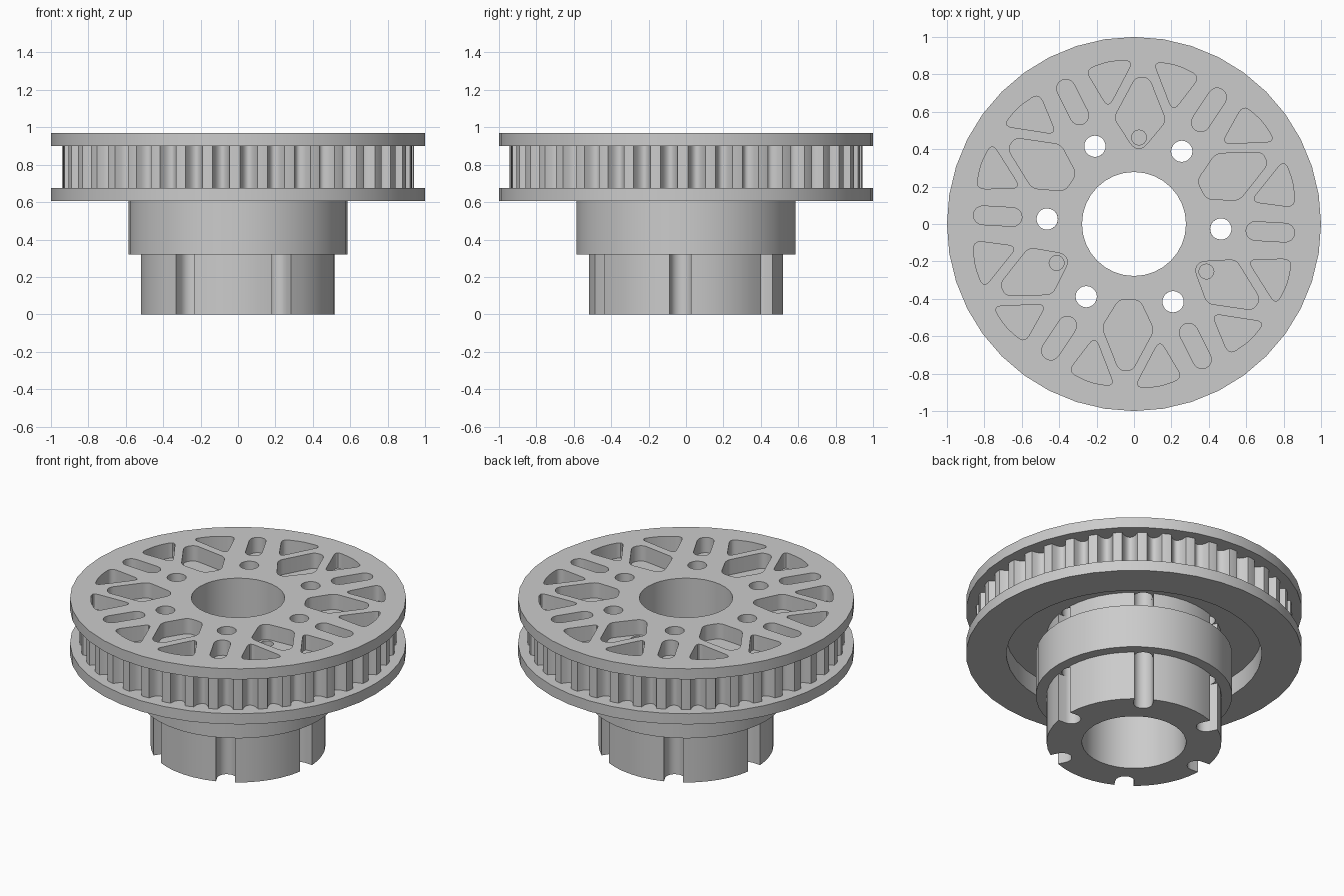
import bpy, bmesh
from math import cos, sin, pi, radians
from mathutils import Vector

if "Cube" in bpy.data.objects:
    bpy.data.objects.remove(bpy.data.objects["Cube"])

grey = bpy.data.materials.new("machined grey")
grey.use_nodes = True
grey.diffuse_color = (0.6, 0.6, 0.6, 1)
grey.node_tree.nodes["Principled BSDF"].inputs["Base Color"].default_value = (0.6, 0.6, 0.6, 1)

TURN = -3.3          # rotation of the whole hole pattern, degrees
HOLE_R, HOLE_RING = 0.057, 0.465


def polar(r, degrees):
    a = radians(degrees)
    return Vector((r * cos(a), r * sin(a)))


def circle(r, sides=40, centre=Vector((0, 0))):
    return [centre + polar(r, 360 * i / sides) for i in range(sides)]


def turned(points, degrees):
    """Turn a local outline, drawn along +x, to the given direction."""
    a = radians(degrees)
    return [Vector((p[0] * cos(a) - p[1] * sin(a), p[0] * sin(a) + p[1] * cos(a))) for p in points]


def rounded(corners, size, steps=5):
    """Replace every corner of a polygon by a smooth curve."""
    out = []
    pts = [Vector(c) for c in corners]
    for i, c in enumerate(pts):
        ends = []
        for other in (pts[i - 1], pts[(i + 1) % len(pts)]):
            d = other - c
            ends.append(c + d.normalized() * min(size, d.length * 0.45))
        for k in range(steps + 1):
            t = k / steps
            out.append(ends[0] * (1 - t) ** 2 + c * 2 * t * (1 - t) + ends[1] * t * t)
    return out


def plate(name, z0, z1, outline, holes):
    """Extrude an outline with holes between two heights."""
    bm = bmesh.new()
    edges = []
    for loop in [outline] + holes:
        vs = [bm.verts.new((p.x, p.y, z0)) for p in loop]
        edges += [bm.edges.new((vs[i - 1], vs[i])) for i in range(len(vs))]
    bmesh.ops.triangle_fill(bm, edges=edges, use_beauty=True, normal=(0, 0, 1))
    top = bmesh.ops.extrude_face_region(bm, geom=bm.faces[:], use_keep_orig=True)
    moved = [g for g in top["geom"] if isinstance(g, bmesh.types.BMVert)]
    bmesh.ops.translate(bm, verts=moved, vec=(0, 0, z1 - z0))
    bmesh.ops.recalc_face_normals(bm, faces=bm.faces[:])
    mesh = bpy.data.meshes.new(name)
    bm.to_mesh(mesh)
    bm.free()
    mesh.materials.append(grey)
    obj = bpy.data.objects.new(name, mesh)
    bpy.context.collection.objects.link(obj)
    parts.append(obj)


parts = []

# Round holes running through the whole part
bolt_holes = [circle(HOLE_R, 20, polar(HOLE_RING, TURN + 60 * k)) for k in range(6)]

# Sleeve outline with six U-shaped notches
sleeve_r = 0.52
notch_half = math_half = 6.35
sleeve = []
for k in range(6):
    middle = TURN + 60 * k
    u = [(HOLE_RING + HOLE_R * cos(a), HOLE_R * sin(a))
         for a in [-pi / 2 - pi * i / 10 for i in range(11)]]
    sleeve += turned(u, middle)
    sleeve += [polar(sleeve_r, middle + notch_half + (60 - 2 * notch_half) * i / 6) for i in range(7)]

# Belt teeth: flat lands with rounded grooves
teeth = []
TEETH = 40
pitch = 360 / TEETH
for k in range(TEETH):
    a = pitch * k - 1
    teeth += [polar(0.94, a - 1.7), polar(0.942, a), polar(0.94, a + 1.7)]
    for i in range(1, 8):
        t = i / 8
        depth = 0.06 * sin(pi * t) ** 0.6
        teeth.append(polar(0.94 - depth, a + 1.7 + (pitch - 3.4) * t))

# Lightening pockets in the top face
pockets, screw_holes = [], []
for k in range(6):
    axis = TURN + 60 * k
    slot = [(0.81 + 0.05 * cos(a), 0.05 * sin(a)) for a in [-pi / 2 + pi * i / 8 for i in range(9)]]
    slot += [(0.65 - x + 0.81, -y) for x, y in slot]
    pockets.append(turned(slot, axis))
    tip = 0.055 if k % 2 == 0 else 0.025
    side = [(0.405, tip), (0.56, 0.14), (0.785, 0.035)]
    kite = side + [(r, -t) for r, t in reversed(side)]
    pockets.append(turned(rounded(kite, 0.035), axis + 30))
    if k == 1 or k == 3 or k == 5:
        screw_holes.append(circle(0.04, 16, polar(0.463, axis + 30)))
    for s in (-1, 1):
        tri = [polar(0.875, s * 3.5), polar(0.88, s * 12), polar(0.865, s * 20.8), polar(0.635, s * 15.8)]
        pockets.append(turned(rounded(tri, 0.05), axis + 30))

wide_bore, bore, recess = circle(0.31, 32), circle(0.278, 32), circle(0.76)
flange = circle(1.0)

# Hub, from the bottom up
plate("hub_sleeve", 0, 0.32, sleeve, [wide_bore])
plate("hub_collar", 0.32, 0.605, circle(0.585), [wide_bore] + bolt_holes)
plate("hub_neck", 0.605, 0.73, sleeve, [bore])

# Pulley wheel
plate("bottom_flange", 0.605, 0.675, flange, [recess])
plate("toothed_rim", 0.675, 0.73, teeth, [recess])
plate("web_floor", 0.73, 0.79, teeth, [bore] + bolt_holes)
plate("web", 0.79, 0.87, teeth, [bore] + bolt_holes + screw_holes)
plate("pocketed_web", 0.87, 0.90, teeth, [bore] + bolt_holes + pockets)
plate("top_flange", 0.90, 0.97, flange, [bore] + bolt_holes + pockets)

# Smooth round walls, keep edges crisp
bpy.ops.object.select_all(action='DESELECT')
for obj in parts:
    obj.select_set(True)
bpy.context.view_layer.objects.active = parts[0]
bpy.ops.object.shade_smooth_by_angle(angle=radians(30))
